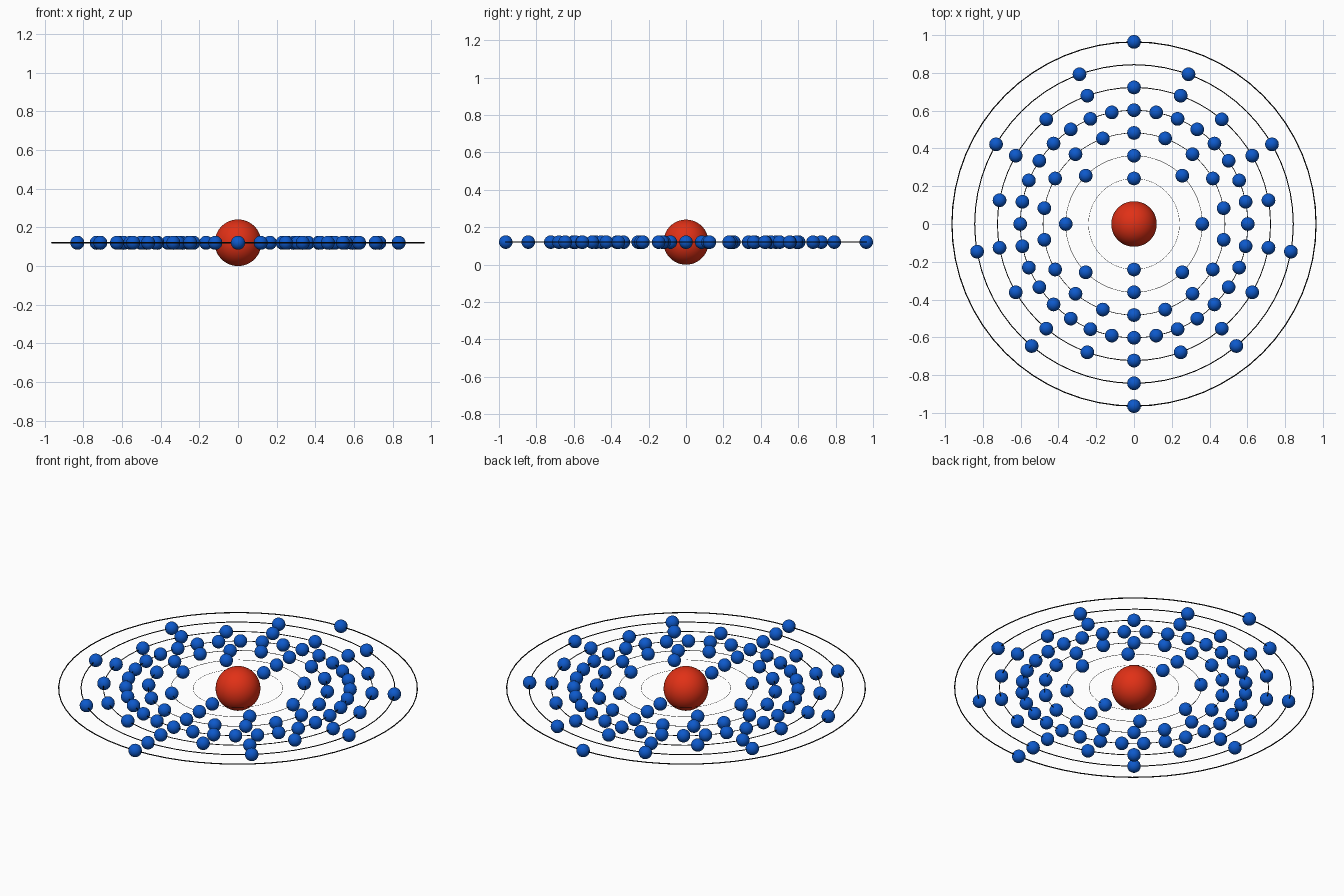
import bpy
from math import radians, cos, sin

if "Cube" in bpy.data.objects:
    bpy.data.objects.remove(bpy.data.objects["Cube"])

UNIT = 1 / 8.3            # nucleus radius and spacing between shells
CENTER_Z = UNIT
ELECTRON_R = 0.3 * UNIT


def material(name, color):
    m = bpy.data.materials.new(name)
    m.diffuse_color = (*color, 1)
    m.use_nodes = True
    m.node_tree.nodes["Principled BSDF"].inputs["Base Color"].default_value = m.diffuse_color
    return m


red = material("red", (0.75, 0.03, 0.008))
blue = material("blue", (0.004, 0.1, 0.6))
black = material("black", (0.005, 0.005, 0.005))


def finish(name, mat):
    ob = bpy.context.object
    ob.name = name
    ob.data.materials.append(mat)
    bpy.ops.object.shade_smooth()
    return ob


# Nucleus
bpy.ops.mesh.primitive_uv_sphere_add(segments=48, ring_count=24, radius=UNIT,
                                     location=(0, 0, CENTER_Z))
finish("nucleus", red)

# Electron master, shared by all copies
bpy.ops.mesh.primitive_uv_sphere_add(segments=32, ring_count=16, radius=ELECTRON_R)
master = finish("electron", blue)
electron_mesh = master.data
bpy.data.objects.remove(master)

# Shells: (electron count, start angle)
shells = [(2, 90), (8, 90), (18, 90), (32, 90), (18, 90), (9, -90), (2, 90)]
for i, (count, start) in enumerate(shells):
    radius = UNIT * (i + 2)
    # Orbit ring, thickness grows with the radius
    bpy.ops.mesh.primitive_torus_add(major_segments=64, minor_segments=8,
                                     major_radius=radius, minor_radius=0.0032 * radius,
                                     location=(0, 0, CENTER_Z))
    finish(f"orbit_ring_{i + 1}", black)
    # Electrons evenly spaced on the ring
    for k in range(count):
        a = radians(start + 360 * k / count)
        ob = bpy.data.objects.new(f"electron_{i + 1}_{k + 1}", electron_mesh)
        ob.location = (radius * cos(a), radius * sin(a), CENTER_Z)
        bpy.context.collection.objects.link(ob)
